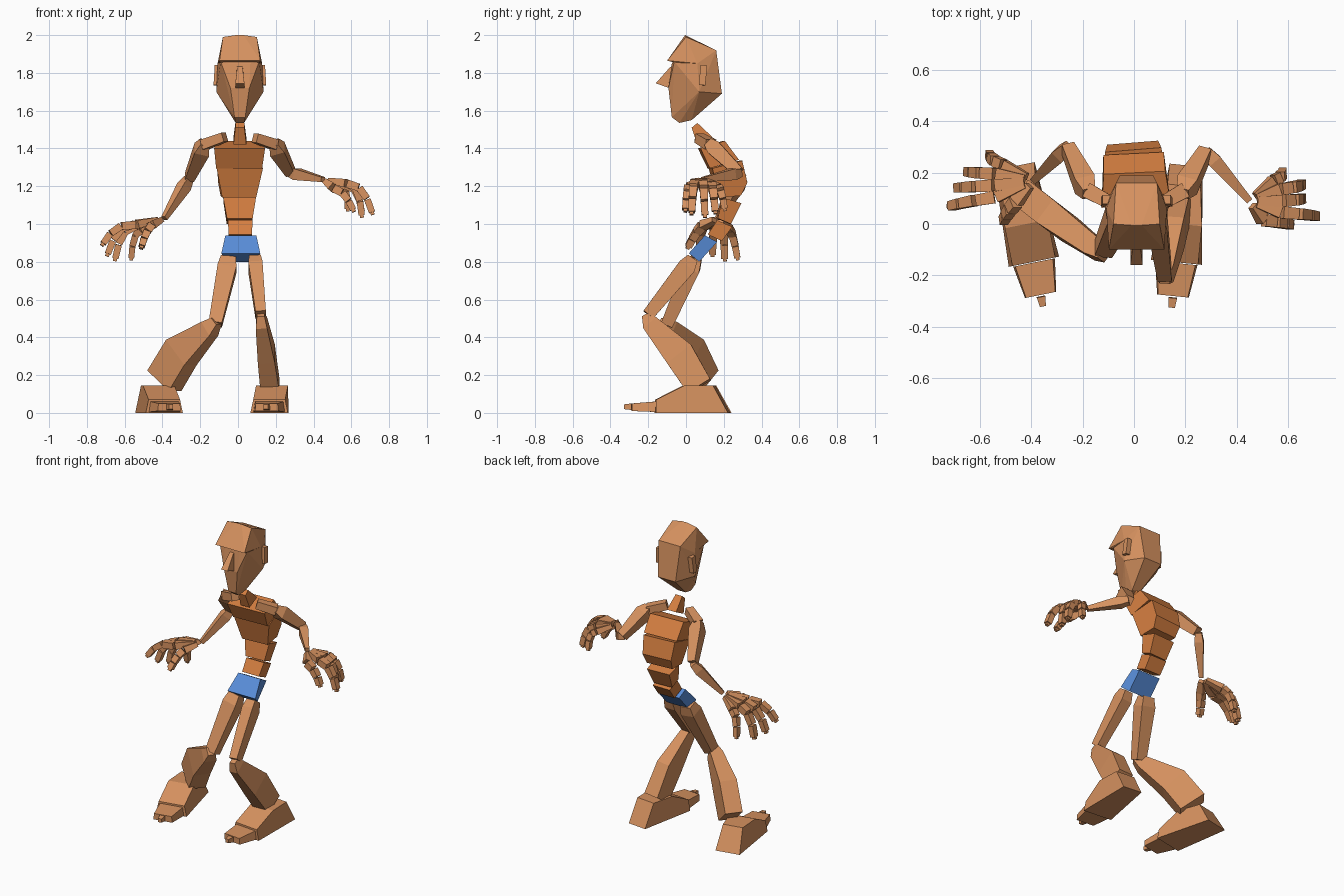
import bpy, bmesh
from mathutils import Vector, Matrix


def material(name, rgb):
    m = bpy.data.materials.new(name)
    m.diffuse_color = (*rgb, 1)
    return m


TAN = material("tan", (0.67, 0.285, 0.115))
ORANGE = material("orange", (0.66, 0.21, 0.052))
BLUE = material("blue", (0.10, 0.27, 0.70))


def finish(name, bm, mat):
    bmesh.ops.recalc_face_normals(bm, faces=bm.faces)
    me = bpy.data.meshes.new(name)
    bm.to_mesh(me)
    bm.free()
    me.materials.append(mat)
    ob = bpy.data.objects.new(name, me)
    bpy.context.collection.objects.link(ob)
    return ob


def add_loft(bm, pts, sizes, ref):
    # four-sided rings across the path, capped at both ends
    pts = [Vector(p) for p in pts]
    rings = []
    for i, (p, (w, d)) in enumerate(zip(pts, sizes)):
        t = (pts[min(i + 1, len(pts) - 1)] - pts[max(i - 1, 0)]).normalized()
        u = Vector(ref)
        u = (u - t * u.dot(t)).normalized()
        v = t.cross(u)
        rings.append([bm.verts.new(p + u * a * w / 2 + v * b * d / 2)
                      for a, b in ((-1, -1), (1, -1), (1, 1), (-1, 1))])
    for r, s in zip(rings, rings[1:]):
        for k in range(4):
            n = (k + 1) % 4
            bm.faces.new((r[k], r[n], s[n], s[k]))
    bm.faces.new(rings[0])
    bm.faces.new(rings[-1])


def loft(name, pts, sizes, ref=(1, 0, 0), mat=TAN):
    bm = bmesh.new()
    add_loft(bm, pts, sizes, ref)
    return finish(name, bm, mat)


def slab(name, profile, mat=TAN, pos=(0, 0, 0), yaw=0.0):
    # side profile of (y, z, half width) spanned across x
    bm = bmesh.new()
    a = [bm.verts.new((-h, y, z)) for y, z, h in profile]
    b = [bm.verts.new((h, y, z)) for y, z, h in profile]
    bm.faces.new(a)
    bm.faces.new(b)
    for k in range(len(a)):
        n = (k + 1) % len(a)
        bm.faces.new((a[k], a[n], b[n], b[k]))
    bm.transform(Matrix.Translation(pos) @ Matrix.Rotation(yaw, 4, 'Z'))
    return finish(name, bm, mat)


def hull(name, pts, cx=0.01):
    # convex solid from mirrored (half x, y, z) points
    bm = bmesh.new()
    for x, y, z in pts:
        for s in (-1, 1):
            bm.verts.new((cx + s * x, y, z))
    bmesh.ops.convex_hull(bm, input=bm.verts)
    bmesh.ops.dissolve_limit(bm, angle_limit=0.03, verts=bm.verts, edges=bm.edges)
    return finish(name, bm, TAN)


# Head
hull("skull", [(0.075, 0.0, 1.97), (0.08, 0.16, 1.92), (0.065, 0.19, 1.69),
               (0.118, 0.06, 1.85), (0.125, 0.07, 1.70), (0.102, -0.062, 1.86),
               (0.055, -0.075, 1.85), (0.05, -0.093, 1.72), (0.028, -0.075, 1.565),
               (0.022, -0.035, 1.535), (0.028, 0.03, 1.55)])
hull("forehead", [(0.09, 0.0, 1.99), (0.02, -0.005, 2.0), (0.108, -0.10, 1.865),
                  (0.105, -0.06, 1.855), (0.118, 0.06, 1.85), (0.08, 0.16, 1.92)])
slab("nose", [(-0.06, 1.84, 0.014), (-0.085, 1.83, 0.014), (-0.16, 1.745, 0.024),
              (-0.09, 1.72, 0.024)], pos=(0.01, 0, 0))
for side in (-1, 1):
    loft(("right" if side < 0 else "left") + "_ear",
         [(0.01 + side * 0.122, 0.085, 1.735), (0.01 + side * 0.118, 0.095, 1.84)],
         [(0.035, 0.035), (0.03, 0.035)])

# Neck and torso
slab("neck", [(0.03, 1.51, 0.024), (0.06, 1.535, 0.024), (0.14, 1.46, 0.034),
              (0.06, 1.42, 0.034)], ORANGE, (0.01, 0, 0))
slab("chest", [(0.07, 1.40, 0.135), (0.20, 1.44, 0.12), (0.275, 1.34, 0.118),
               (0.12, 1.295, 0.122)], ORANGE, (0.012, 0, 0), 0.05)
slab("ribs", [(0.13, 1.295, 0.123), (0.29, 1.335, 0.11), (0.318, 1.22, 0.10),
              (0.285, 1.15, 0.09), (0.17, 1.14, 0.09)], ORANGE, (0.02, 0, 0), 0.08)
slab("abdomen", [(0.19, 1.14, 0.087), (0.29, 1.11, 0.08), (0.235, 1.0, 0.066),
                 (0.165, 1.03, 0.068)], ORANGE, (0.018, 0, 0), 0.05)
slab("waist", [(0.165, 1.02, 0.065), (0.245, 0.985, 0.062), (0.19, 0.91, 0.06),
               (0.115, 0.945, 0.062)], ORANGE, (0.012, 0, 0))
slab("pelvis", [(0.10, 0.94, 0.082), (0.165, 0.905, 0.08), (0.07, 0.80, 0.08),
                (0.015, 0.845, 0.103)], BLUE, (0.015, 0, 0))

# Arms: clavicle, upper arm, forearm
ARMS = {
    "left": [(0.09, 0.07, 1.455), (0.195, 0.13, 1.42), (0.28, 0.285, 1.27), (0.45, 0.09, 1.235)],
    "right": [(-0.07, 0.07, 1.46), (-0.18, 0.13, 1.42), (-0.26, 0.30, 1.24), (-0.39, 0.17, 1.03)],
}
for side, (c, s, e, w) in ARMS.items():
    c, s, e, w = map(Vector, (c, s, e, w))
    loft(side + "_clavicle", [c, s], [(0.05, 0.05), (0.055, 0.06)], (0, 0, 1))
    loft(side + "_upper_arm", [s.lerp(e, -0.06), s.lerp(e, 0.15), s.lerp(e, 0.97)],
         [(0.05, 0.05), (0.08, 0.08), (0.05, 0.055)])
    loft(side + "_forearm", [e, e.lerp(w, 0.2), w],
         [(0.04, 0.04), (0.06, 0.055), (0.026, 0.026)], (0, 0, 1))


# Hands: palm bone, three finger blocks and a small tip for each finger
def finger(name, wrist, knuckle, tip, arch, w):
    wr, k, t = Vector(wrist), Vector(knuckle), Vector(tip)
    out = Vector((0.4 if t.x > 0 else -0.4, 0, 1)).normalized() * arch
    path = [wr.lerp(k, 0.2), k, k.lerp(t, 0.38) + out, k.lerp(t, 0.72) + out * 0.8, t]
    bm = bmesh.new()
    for i, (a, b) in enumerate(zip(path, path[1:])):
        s = w * (1 - 0.08 * i)
        start = s * (0.6 if i == 0 else 1)
        add_loft(bm, [a.lerp(b, 0.05), a.lerp(b, 0.96)],
                 [(start, start * 0.9), (s * 0.92, s * 0.85)], (0, 1, 0))
    d = (t - path[3]).normalized()
    add_loft(bm, [t - d * 0.003, t + d * 0.012], [(w * 0.4, w * 0.4)] * 2, (0, 1, 0))
    finish(name, bm, TAN)


HANDS = {
    "left": [("thumb", (0.505, 0.015, 1.19), (0.61, -0.003, 1.075), 0.02),
             ("index", (0.575, 0.045, 1.215), (0.71, 0.03, 1.06), 0.04),
             ("middle", (0.58, 0.09, 1.215), (0.655, 0.10, 1.045), 0.04),
             ("ring", (0.57, 0.135, 1.205), (0.655, 0.155, 1.065), 0.035),
             ("little", (0.545, 0.17, 1.19), (0.58, 0.205, 1.08), 0.03)],
    "right": [("thumb", (-0.46, 0.085, 0.99), (-0.51, 0.012, 0.88), 0.01),
              ("index", (-0.54, 0.105, 0.995), (-0.715, 0.07, 0.895), 0.035),
              ("middle", (-0.545, 0.15, 1.0), (-0.69, 0.14, 0.84), 0.04),
              ("ring", (-0.54, 0.195, 0.99), (-0.65, 0.205, 0.815), 0.04),
              ("little", (-0.51, 0.23, 0.97), (-0.565, 0.272, 0.82), 0.03)],
}
for side, fingers in HANDS.items():
    for fname, k, t, arch in fingers:
        finger(f"{side}_{fname}_finger", ARMS[side][3], k, t, arch,
               0.052 if fname != "little" else 0.047)

# Legs
loft("left_thigh", [(0.09, 0.035, 0.82), (0.092, 0.005, 0.775), (0.12, -0.20, 0.52)],
     [(0.06, 0.06), (0.075, 0.095), (0.055, 0.065)])
loft("right_thigh", [(-0.05, 0.055, 0.82), (-0.058, 0.03, 0.765), (-0.12, -0.10, 0.47)],
     [(0.08, 0.06), (0.10, 0.09), (0.07, 0.065)])
loft("left_shin", [(0.12, -0.215, 0.52), (0.124, -0.19, 0.475), (0.15, -0.035, 0.31),
                   (0.17, 0.07, 0.14)],
     [(0.04, 0.04), (0.06, 0.09), (0.09, 0.16), (0.10, 0.14)])
loft("right_shin", [(-0.115, -0.12, 0.485), (-0.15, -0.095, 0.445), (-0.30, 0.015, 0.32),
                    (-0.39, 0.085, 0.17)],
     [(0.05, 0.05), (0.09, 0.08), (0.18, 0.11), (0.18, 0.11)], (0, 0, 1))

# Feet
for side, x, yaw, heel in (("left", 0.18, -0.1, 0.065), ("right", -0.42, 0.2, 0.08)):
    pos = (x, 0, 0)
    slab(side + "_foot", [(-0.15, 0.0, 0.10), (-0.15, 0.07, 0.085), (0.0, 0.145, 0.085),
                          (0.15, 0.145, 0.065), (0.23, 0.0, heel)], TAN, pos, yaw)
    slab(side + "_toes", [(-0.153, 0.005, 0.083), (-0.153, 0.06, 0.075),
                          (-0.282, 0.05, 0.058), (-0.282, 0.01, 0.062)], TAN, pos, yaw)
    slab(side + "_toe_tip", [(-0.287, 0.015, 0.017), (-0.29, 0.05, 0.017),
                             (-0.328, 0.045, 0.012), (-0.328, 0.02, 0.012)], TAN, pos, yaw)
